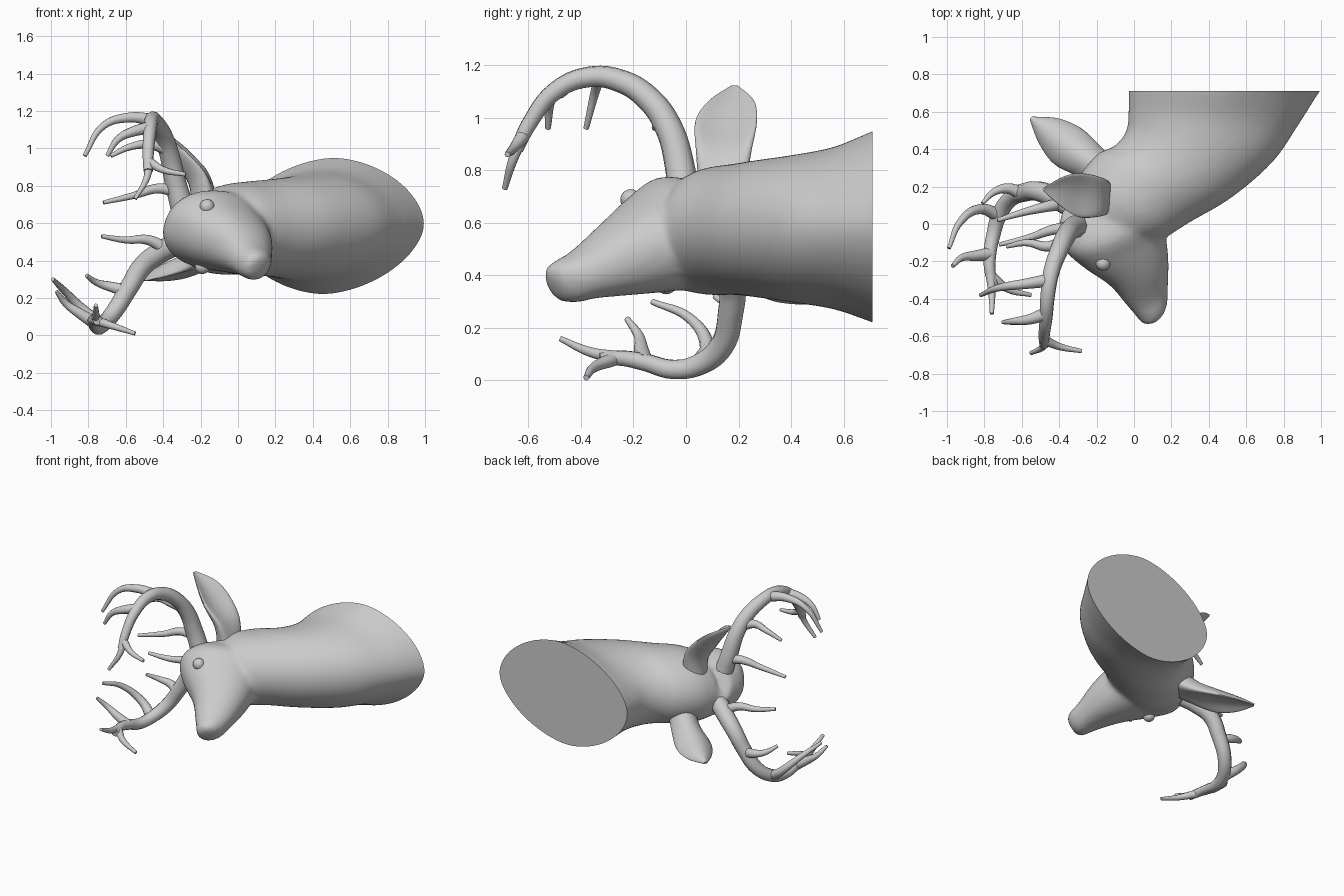
import bpy, bmesh, math
from mathutils import Vector as V

if "Cube" in bpy.data.objects:
    bpy.data.objects.remove(bpy.data.objects["Cube"])


def catmull(rows, n):
    """Smoothly interpolate between rows of numbers."""
    out = []
    for i in range(len(rows) - 1):
        a, b = rows[max(i - 1, 0)], rows[i]
        c, d = rows[i + 1], rows[min(i + 2, len(rows) - 1)]
        for k in range(n):
            t = k / n
            out.append([0.5 * (2 * q + (r - p) * t + (2 * p - 5 * q + 4 * r - s) * t * t
                               + (3 * q - p - 3 * r + s) * t ** 3)
                        for p, q, r, s in zip(a, b, c, d)])
    return out + [list(rows[-1])]


def loft(bm, rows, sides=40, steps=5, cup=0.0):
    """Skin rings given as centre, half axis u, half axis v, roundness."""
    rings = []
    for r in catmull(rows, steps):
        c, u, v, p = V(r[0:3]), V(r[3:6]), V(r[6:9]), r[9]
        ring = []
        for k in range(sides):
            a = 2 * math.pi * k / sides
            ca, sa = math.cos(a), math.sin(a)
            x = math.copysign(abs(ca) ** (2 / p), ca)
            y = math.copysign(abs(sa) ** (2 / p), sa)
            w = v.normalized() * u.length * cup * (x * x - 0.5)
            ring.append(bm.verts.new(c + u * x + v * y + w))
        rings.append(ring)
    for a, b in zip(rings, rings[1:]):
        for k in range(sides):
            j = (k + 1) % sides
            bm.faces.new((a[k], a[j], b[j], b[k]))
    bm.faces.new(rings[0][::-1])
    bm.faces.new(rings[-1])


def finish(name, bm):
    bmesh.ops.recalc_face_normals(bm, faces=bm.faces)
    me = bpy.data.meshes.new(name)
    bm.to_mesh(me)
    bm.free()
    ob = bpy.data.objects.new(name, me)
    bpy.context.collection.objects.link(ob)
    return ob


def select(ob):
    bpy.ops.object.select_all(action='DESELECT')
    ob.select_set(True)
    bpy.context.view_layer.objects.active = ob


def smooth(ob, angle=40):
    select(ob)
    bpy.ops.object.shade_smooth_by_angle(angle=math.radians(angle))


SIDE = V((.29, -.33, .9)).normalized()      # sideways axis of the tilted head
CROWN = V((-.87, -.46, .12)).normalized()   # towards the top of the head

# Neck: left and right edges seen from above, low and high z, roundness
neck = []
for lx, ly, rx, ry, lo, hi, p in [
        (-.03, .77, 1.05, .77, .20, .97, 1.75), (-.03, .71, .995, .71, .22, .95, 1.75),
        (-.03, .60, .88, .53, .27, .89, 1.85), (-.04, .50, .74, .33, .295, .86, 2),
        (-.10, .42, .52, .14, .315, .84, 2), (-.20, .37, .30, .01, .325, .825, 2),
        (-.30, .24, .19, -.06, .325, .81, 2), (-.34, .10, .14, -.09, .34, .775, 2)]:
    neck.append(((lx + rx) / 2, (ly + ry) / 2, (lo + hi) / 2, (rx - lx) / 2, (ry - ly) / 2, 0,
                 .03, 0, (hi - lo) / 2, p))

# Head: ring centres with crown and side half sizes
head = []
for x, y, z, hc, hs in [
        (-.18, .14, .59, .23, .17), (-.135, .02, .57, .285, .225), (-.07, -.10, .525, .25, .197),
        (.02, -.24, .465, .178, .15), (.07, -.38, .405, .122, .10), (.095, -.46, .375, .088, .088),
        (.095, -.505, .365, .06, .068), (.09, -.522, .365, .025, .035)]:
    head.append((x, y, z, *(CROWN * hc), *(SIDE * hs), 2.2))

# Fuse neck and head into one skin
bm = bmesh.new()
loft(bm, neck)
loft(bm, head)
body = finish("head_and_neck", bm)
select(body)
rm = body.modifiers.new("fuse", 'REMESH')
rm.mode = 'VOXEL'
rm.voxel_size = .016
sm = body.modifiers.new("soften", 'SMOOTH')
sm.factor = .5
sm.iterations = 12
bpy.ops.object.convert(target='MESH')

# Flat mounting face at the back
bm = bmesh.new()
bm.from_mesh(body.data)
bmesh.ops.bisect_plane(bm, geom=bm.verts[:] + bm.edges[:] + bm.faces[:],
                       plane_co=(0, .71, 0), plane_no=(0, 1, 0), clear_outer=True)
bmesh.ops.holes_fill(bm, edges=[e for e in bm.edges if e.is_boundary], sides=0)
bm.to_mesh(body.data)
bm.free()
smooth(body)


# Ears: path points with half width, cupped towards the open side
def ear(name, path, wide, facing):
    wide = V(wide).normalized()
    along = V(path[-1][:3]) - V(path[0][:3])
    thick = wide.cross(along).normalized()
    if thick.dot(V(facing)) < 0:
        thick = -thick
    rows = [(x, y, z, *(wide * w), *(thick * t), 2) for x, y, z, w, t in path]
    bm = bmesh.new()
    loft(bm, rows, 24, 5, cup=.45)
    smooth(finish(name, bm), 60)


ear("upper_ear", [(-.17, .14, .72, .09, .085), (-.20, .145, .85, .105, .055),
                  (-.30, .155, .97, .118, .032), (-.39, .175, 1.055, .085, .02),
                  (-.48, .185, 1.12, .012, .008)], (.1, 1, 0), (.75, 0, .65))
ear("lower_ear", [(-.15, .26, .45, .09, .085), (-.24, .335, .38, .10, .055),
                  (-.36, .42, .335, .12, .032), (-.46, .50, .31, .085, .02),
                  (-.55, .565, .30, .012, .008)], (.6, .79, 0), (0, 0, -1))


# Antlers: each branch is a tapered tube through a few points
def branch(name, pts, r0, r1):
    cu = bpy.data.curves.new(name, 'CURVE')
    cu.dimensions = '3D'
    cu.bevel_depth = 1
    cu.bevel_resolution = 3
    cu.resolution_u = 6
    cu.use_fill_caps = True
    sp = cu.splines.new('BEZIER')
    sp.bezier_points.add(len(pts) - 1)
    for i, (bp, co) in enumerate(zip(sp.bezier_points, pts)):
        bp.co = co
        bp.handle_left_type = bp.handle_right_type = 'AUTO'
        bp.radius = r0 + (r1 - r0) * i / (len(pts) - 1)
    ob = bpy.data.objects.new(name, cu)
    bpy.context.collection.objects.link(ob)
    select(ob)
    bpy.ops.object.convert(target='MESH')
    return bpy.context.view_layer.objects.active


def antler(name, beam, tines, tips):
    parts = [branch(name, beam, .062, .026)]
    parts += [branch(name + "_tine", t, .036, .011) for t in tines]
    parts += [branch(name + "_tip", t, .027, .011) for t in tips]
    bpy.ops.object.select_all(action='DESELECT')
    for p in parts:
        p.select_set(True)
    bpy.context.view_layer.objects.active = parts[0]
    bpy.ops.object.join()
    smooth(parts[0], 50)


antler("upper_antler",
       [(-.30, -.01, .69), (-.335, -.025, .82), (-.365, -.065, .96), (-.40, -.14, 1.07),
        (-.44, -.25, 1.14), (-.46, -.37, 1.155), (-.47, -.50, 1.10), (-.48, -.595, .98),
        (-.48, -.645, .88)],
       [[(-.32, -.02, .77), (-.43, -.03, .785), (-.55, -.07, .75), (-.72, -.11, .71)],
        [(-.37, -.09, .99), (-.46, -.12, 1.02), (-.57, -.10, 1.01), (-.68, -.12, .96)],
        [(-.45, -.30, 1.15), (-.58, -.32, 1.165), (-.72, -.34, 1.12), (-.82, -.38, .96)],
        [(-.47, -.48, 1.11), (-.56, -.51, 1.09), (-.64, -.52, 1.05), (-.70, -.525, .96)]],
       [[(-.48, -.60, .97), (-.485, -.655, .85), (-.55, -.69, .73)],
        [(-.48, -.62, .93), (-.40, -.655, .885), (-.28, -.68, .86)]])
antler("lower_antler",
       [(-.31, .08, .50), (-.42, .14, .44), (-.51, .175, .37), (-.58, .17, .26),
        (-.66, .135, .13), (-.72, .05, .06), (-.75, -.05, .042), (-.77, -.16, .07),
        (-.77, -.25, .085), (-.75, -.33, .08)],
       [[(-.38, .11, .46), (-.48, .09, .51), (-.60, .06, .51), (-.73, .02, .53)],
        [(-.60, .165, .24), (-.68, .19, .26), (-.75, .17, .28), (-.81, .11, .32)],
        [(-.73, .05, .06), (-.82, .08, .13), (-.93, .01, .24), (-.99, -.13, .30)],
        [(-.77, -.16, .07), (-.85, -.17, .12), (-.92, -.18, .17), (-.97, -.225, .235)]],
       [[(-.77, -.25, .085), (-.76, -.37, .11), (-.76, -.48, .16)],
        [(-.76, -.28, .08), (-.67, -.35, .05), (-.55, -.38, .01)]])

# Eyes
for name, co in (("upper_eye", (-.165, -.21, .688)), ("lower_eye", (-.19, -.075, .368))):
    bpy.ops.mesh.primitive_uv_sphere_add(segments=16, ring_count=10, radius=.04, location=co)
    ball = bpy.context.object
    ball.name = name
    smooth(ball, 60)
